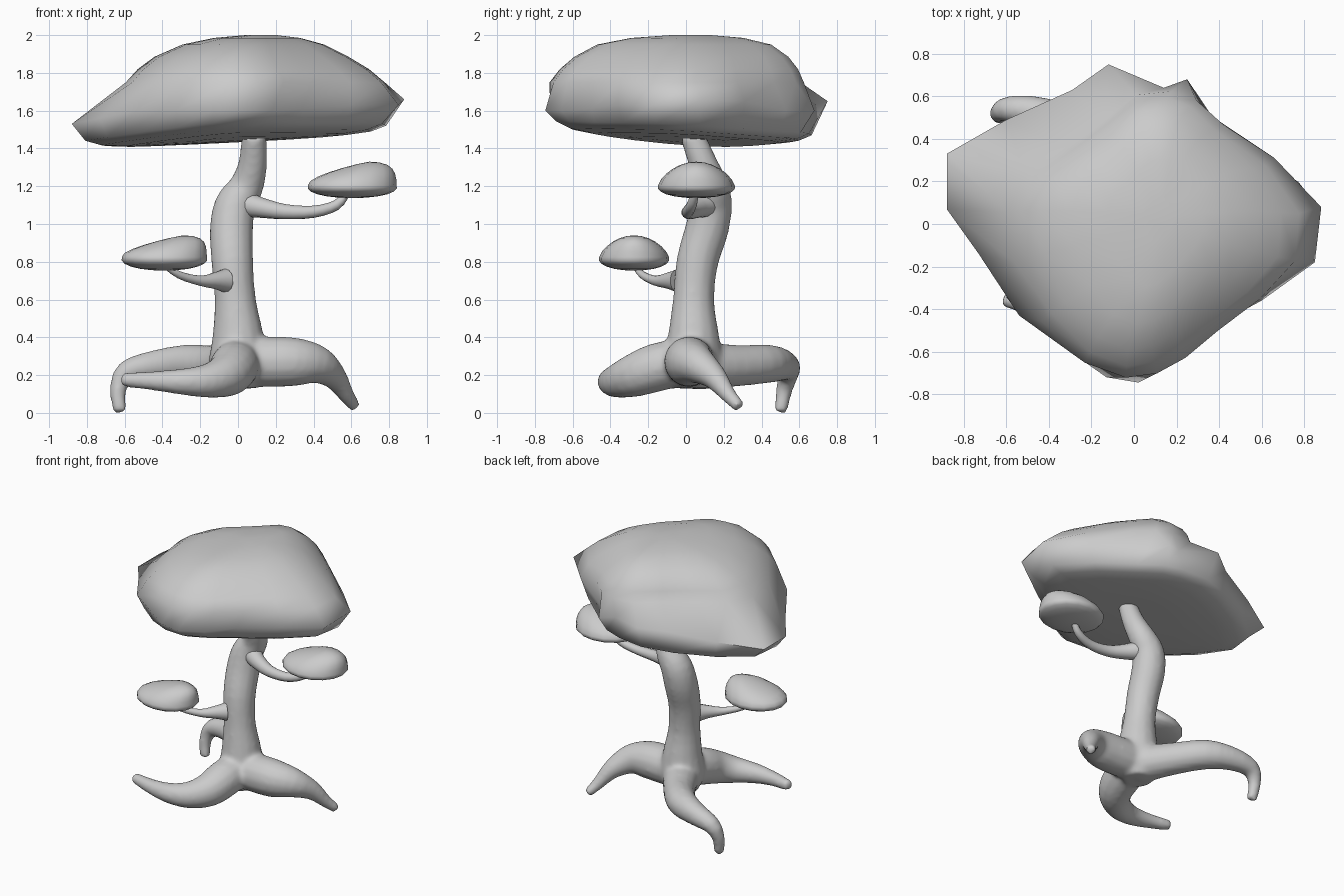
import bpy, bmesh, math
from mathutils import Vector

if "Cube" in bpy.data.objects:
    bpy.data.objects.remove(bpy.data.objects["Cube"])


def make_object(name, bm, angle=60):
    bmesh.ops.recalc_face_normals(bm, faces=bm.faces)
    me = bpy.data.meshes.new(name)
    bm.to_mesh(me)
    bm.free()
    ob = bpy.data.objects.new(name, me)
    bpy.context.collection.objects.link(ob)
    bpy.ops.object.select_all(action='DESELECT')
    ob.select_set(True)
    bpy.context.view_layer.objects.active = ob
    bpy.ops.object.shade_smooth_by_angle(angle=math.radians(angle))
    return ob


def loft(bm, rings):
    loops = [[bm.verts.new(p) for p in r] for r in rings]
    n = len(loops[0])
    for a, b in zip(loops, loops[1:]):
        for i in range(n):
            bm.faces.new((a[i], a[(i + 1) % n], b[(i + 1) % n], b[i]))
    bm.faces.new(list(reversed(loops[0])))
    bm.faces.new(loops[-1])


def spline(pts, steps=3):
    # Catmull-Rom through (x, y, z, radius) points
    p = [Vector(q) for q in pts]
    p = [2 * p[0] - p[1]] + p + [2 * p[-1] - p[-2]]
    out = []
    for a, b, c, d in zip(p, p[1:], p[2:], p[3:]):
        for k in range(steps):
            t = k / steps
            out.append(0.5 * (2 * b + (c - a) * t + (2 * a - 5 * b + 4 * c - d) * t * t
                              + (3 * b - a - 3 * c + d) * t ** 3))
    return out + [p[-2]]


def limb(bm, pts, sides=14):
    path = spline(pts)
    pos = [p.to_3d() for p in path]
    side, rings = None, []
    for i, c in enumerate(pos):
        t = (pos[min(i + 1, len(pos) - 1)] - pos[max(i - 1, 0)]).normalized()
        if side is None:
            side = t.orthogonal()
        side = (side - t * side.dot(t)).normalized()
        up = t.cross(side)
        rings.append([c + path[i][3] * (side * math.cos(a) + up * math.sin(a))
                      for a in (2 * math.pi * k / sides for k in range(sides))])
    loft(bm, rings)


# trunk (bending back, then forward into the crown) and three roots, fused with soft joints
bm = bmesh.new()
limb(bm, [(0, .04, .13, .10), (0, .04, .25, .155), (0, .04, .4, .138), (-.015, .04, .6, .11),
          (-.03, .06, .8, .112), (-.035, .11, .97, .116), (-.015, .135, 1.1, .11),
          (.045, .135, 1.2, .092), (.078, .09, 1.32, .077), (.085, .03, 1.48, .065)])
limb(bm, [(0, .03, .27, .13), (.15, .02, .27, .135), (.3, .02, .27, .13), (.42, .06, .255, .103),
          (.51, .15, .19, .068), (.57, .22, .1, .045), (.62, .285, .03, .033)])
limb(bm, [(0, .05, .28, .12), (-.02, -.14, .245, .13), (-.06, -.27, .2, .117),
          (-.16, -.36, .17, .092), (-.3, -.4, .165, .07), (-.45, -.39, .17, .052),
          (-.615, -.35, .175, .037)])
limb(bm, [(0, .05, .25, .13), (-.14, .28, .25, .11), (-.28, .44, .26, .102),
          (-.45, .52, .25, .08), (-.59, .54, .215, .062), (-.635, .52, .12, .044),
          (-.625, .5, .003, .036)])
trunk = make_object("trunk_and_roots", bm)
fuse = trunk.modifiers.new("fuse", 'REMESH')
fuse.mode = 'VOXEL'
fuse.voxel_size = .015
fuse.use_smooth_shade = True
soften = trunk.modifiers.new("soften", 'SMOOTH')
soften.factor = .5
soften.iterations = 10

# two side branches
for name, path in {
    "right_branch": [(.06, .1, 1.1, .065), (.13, .06, 1.085, .053), (.25, .02, 1.065, .04),
                     (.4, .01, 1.065, .032), (.52, .03, 1.1, .027), (.58, .05, 1.17, .02)],
    "left_branch": [(-.07, -.04, .7, .063), (-.12, -.09, .7, .045), (-.2, -.16, .7, .027),
                    (-.31, -.23, .73, .02), (-.4, -.28, .79, .015)],
}.items():
    bm = bmesh.new()
    limb(bm, path)
    make_object(name, bm)


def pad(name, center, size, peak, up, down):
    # small foliage cushion: flat below, domed and leaning above
    bm = bmesh.new()
    bmesh.ops.create_uvsphere(bm, u_segments=16, v_segments=12, radius=1)
    for v in bm.verts:
        x, y, z = v.co
        top = max(z, 0)
        full = 1 + .15 * max(-z, 0)
        low = .3 * top * max(-x, 0)
        v.co = (center[0] + size[0] * x * full + peak * top ** 2,
                center[1] + size[1] * y * full * (1 - .2 * top),
                center[2] + (up if z > 0 else down) * (z - low))
    return make_object(name, bm)


pad("right_foliage", (.605, .055, 1.205), (.235, .203), .09, .125, .068)
pad("left_foliage", (-.39, -.275, .825), (.225, .185), .1, .115, .072)

# main crown: irregular rim (x, y, z), lofted to a domed top and a flat underside
rim = [Vector(p) for p in [
    (-.88, .33, 1.53), (-.88, .07, 1.53), (-.73, -.14, 1.56), (-.54, -.43, 1.6), (-.33, -.58, 1.6),
    (-.13, -.72, 1.6), (.02, -.745, 1.6), (.18, -.66, 1.6), (.34, -.5, 1.61), (.6, -.36, 1.63),
    (.85, -.18, 1.63), (.88, .08, 1.66), (.66, .31, 1.65), (.33, .53, 1.6), (.25, .68, 1.6),
    (.14, .64, 1.62), (-.12, .75, 1.65), (-.29, .63, 1.62), (-.6, .49, 1.57)]]
n = len(rim)
soft = [(rim[i - 1] + rim[i] * 2 + rim[(i + 1) % n]) / 4 for i in range(n)]


def under(s, lift=0):
    return [Vector((p.x * s, p.y * s, 1.445 + lift + s * (.05 * p.x - .05 * p.y)
                    + .05 * (s * p.y) ** 2)) for p in soft]


def dome(sx, sy, dx, dy, z):
    # bulges at the front left corner, falls away at the back left
    ring = []
    for p in soft:
        left = max(-p.x, 0) / p.xy.length
        k = 1 - .35 * left * p.y / p.xy.length
        ring.append(Vector((p.x * sx * k + dx, p.y * sy * k + dy, z)))
    return ring


rings = [under(.35), under(.7), under(.86, .012), under(.96, .04), rim,
         dome(.84, .95, .09, -.02, 1.75), dome(.75, .89, .08, -.01, 1.82),
         dome(.63, .80, .07, 0, 1.885), dome(.46, .65, .08, .01, 1.95),
         dome(.28, .42, .1, .02, 1.985), dome(.1, .15, .12, .03, 2.0)]
bm = bmesh.new()
loft(bm, rings)
make_object("crown_foliage", bm, 75)
